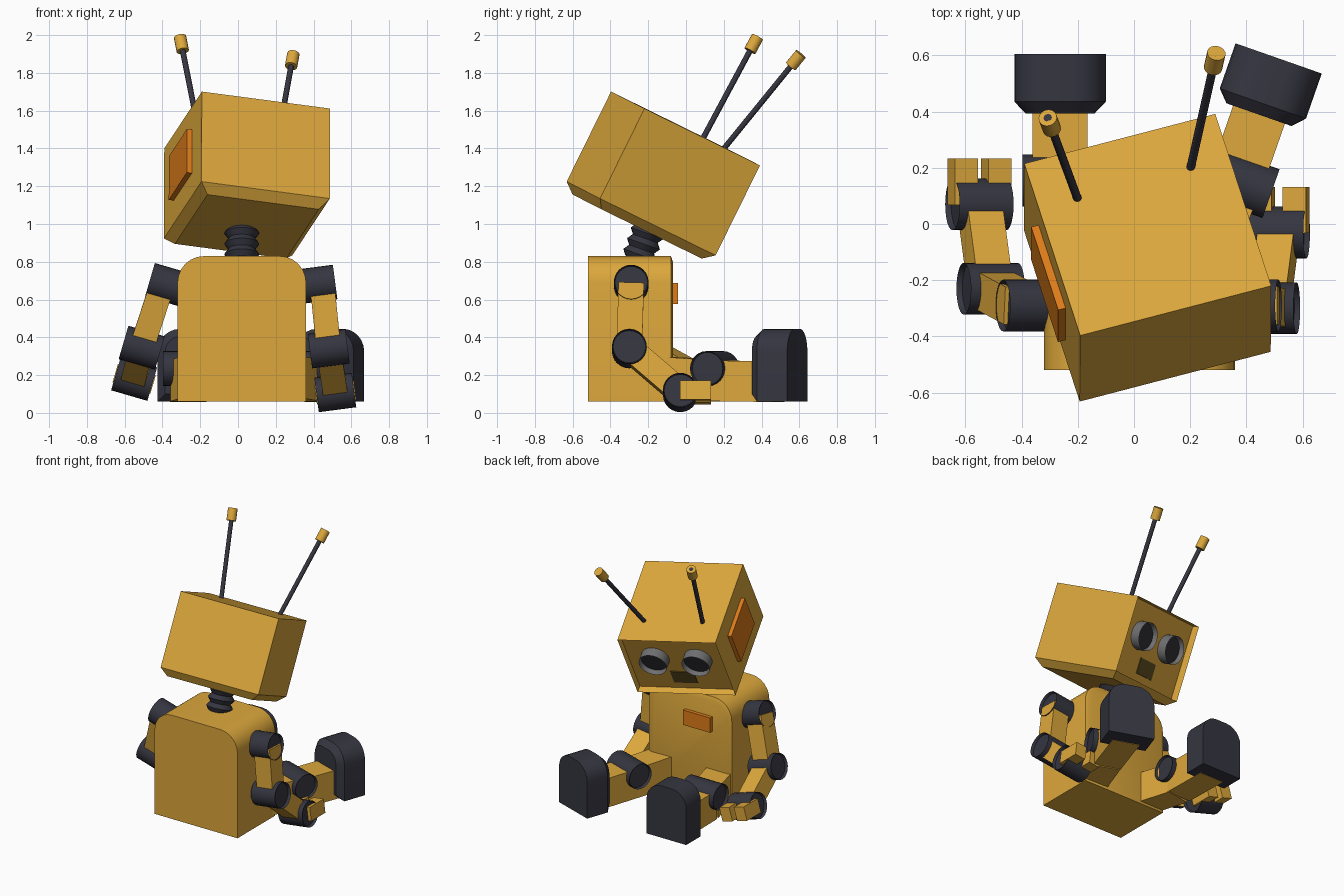
import bpy, bmesh, math
from mathutils import Vector as V, Matrix

if "Cube" in bpy.data.objects:
    bpy.data.objects.remove(bpy.data.objects["Cube"])


def mat(name, c):
    m = bpy.data.materials.new(name)
    m.diffuse_color = (*c, 1)
    m.use_nodes = True
    m.node_tree.nodes["Principled BSDF"].inputs["Base Color"].default_value = m.diffuse_color
    return m


YELLOW = mat("yellow paint", (0.72, 0.39, 0.045))
DARK = mat("dark rubber", (0.036, 0.036, 0.052))
ORANGE = mat("orange plate", (0.72, 0.2, 0.01))
GREY = mat("grey metal", (0.16, 0.16, 0.165))
LENS = mat("dark lens", (0.03, 0.03, 0.036))
BROWN = mat("mouth brown", (0.12, 0.075, 0.015))


def frame(origin, x, y):
    """Placement matrix with local x kept exact and local y near y."""
    x = V(x).normalized()
    z = x.cross(V(y)).normalized()
    m = Matrix((x, z.cross(x), z)).transposed().to_4x4()
    m.translation = V(origin)
    return m


def finish(name, bm, m, material, smooth=False):
    bm.normal_update()
    me = bpy.data.meshes.new(name)
    bm.to_mesh(me)
    bm.free()
    ob = bpy.data.objects.new(name, me)
    bpy.context.collection.objects.link(ob)
    ob.matrix_world = m
    me.materials.append(material)
    if smooth:
        bpy.context.view_layer.objects.active = ob
        ob.select_set(True)
        bpy.ops.object.shade_smooth_by_angle(angle=math.radians(35))
        ob.select_set(False)
    return ob


def facing(bm, d):
    bm.normal_update()
    return [f for f in bm.faces if f.normal.dot(V(d)) > 0.99]


def inset(bm, d, t, depth):
    bmesh.ops.inset_region(bm, faces=facing(bm, d), thickness=t, depth=depth, use_even_offset=True)


def cube(size):
    bm = bmesh.new()
    bmesh.ops.create_cube(bm, size=1)
    bmesh.ops.scale(bm, vec=size, verts=bm.verts)
    return bm


def box(name, m, size, material):
    return finish(name, cube(size), m, material)


def beam(name, p, q, side, w, h, material):
    p, q = V(p), V(q)
    d = q - p
    x = V(side) - d * (V(side).dot(d) / d.length_squared)
    return box(name, frame((p + q) / 2, x, d), (w, d.length, h), material)


def rod(name, p, q, r, material, rim=0, seg=24):
    """Cylinder from p to q, with sunken end discs when rim is set."""
    p, q = V(p), V(q)
    d = q - p
    bm = bmesh.new()
    bmesh.ops.create_cone(bm, cap_ends=True, segments=seg, radius1=r, radius2=r, depth=d.length)
    if rim:
        for s in (1, -1):
            inset(bm, (0, 0, s), rim, 0)
            inset(bm, (0, 0, s), 0.006, -0.02)
    m = d.to_track_quat('Z', 'Y').to_matrix().to_4x4()
    m.translation = (p + q) / 2
    return finish(name, bm, m, material, True)


def hinge(name, c, axis, half, r=0.092):
    a = V(axis).normalized() * half
    return rod(name, V(c) - a, V(c) + a, r, DARK, 0.02)


def arch(w, h, depth, r, n=6):
    """Slab with a flat bottom and rounded top corners; local z starts at 0."""
    pts = [(-w / 2, 0), (w / 2, 0)]
    for k, cx in enumerate((w / 2 - r, r - w / 2)):
        for i in range(n + 1):
            a = math.pi / 2 * (k + i / n)
            pts.append((cx + r * math.cos(a), h - r + r * math.sin(a)))
    bm = bmesh.new()
    f = bm.faces.new([bm.verts.new((x, -depth / 2, z)) for x, z in pts])
    ext = bmesh.ops.extrude_face_region(bm, geom=[f], use_keep_orig=True)["geom"]
    bmesh.ops.translate(bm, vec=(0, depth, 0), verts=[e for e in ext if isinstance(e, bmesh.types.BMVert)])
    bmesh.ops.recalc_face_normals(bm, faces=bm.faces)
    return bm


# torso with a slightly raised chest panel and an orange plate
bm = arch(0.68, 0.77, 0.44, 0.14)
inset(bm, (0, 1, 0), 0.03, 0.01)
finish("torso", bm, Matrix.Translation((0.02, -0.3, 0.06)), YELLOW, True)
box("chest_plate", Matrix.Translation((-0.057, -0.06, 0.632)), (0.22, 0.035, 0.11), ORANGE)

# ribbed neck
bm = bmesh.new()
rings = []
for i in range(9):
    r = 0.092 if i % 2 else 0.07
    rings.append([bm.verts.new((r * math.cos(a), r * math.sin(a), i * 0.03))
                  for a in (math.tau * k / 24 for k in range(24))])
for a, b in zip(rings, rings[1:]):
    for k in range(24):
        j = (k + 1) % 24
        bm.faces.new((a[k], a[j], b[j], b[k]))
finish("neck", bm, frame((0.02, -0.255, 0.81), (1, 0, 0), (0, 0.94, -0.33)), DARK, True)

# head: tilted box with tapered underside and recessed face
HEAD = frame((0.048, -0.12, 1.2675), (0.68, 0.177, -0.09), (-0.204, 0.61, -0.3))
W, D, H = 0.708, 0.71, 0.531


def on_head(x, y, z):
    return HEAD @ V((x, y, z))


def head_box(name, c, size, material):
    return box(name, HEAD @ Matrix.Translation(c), size, material)


bm = cube((W, D, H))
inset(bm, (0, 0, -1), 0.047, 0.048)
inset(bm, (0, 1, 0), 0.035, 0)
inset(bm, (0, 1, 0), 0.003, -0.05)
finish("head", bm, HEAD, YELLOW)
head_box("ear_plate", (-W / 2 - 0.01, 0, 0), (0.035, 0.343, 0.258), ORANGE)
FACE = D / 2 - 0.05
head_box("mouth", (0, FACE + 0.002, -0.15), (0.17, 0.008, 0.11), BROWN)

# eyes: grey ring with a sunken dark lens
for side, x in (("left", -0.155), ("right", 0.155)):
    bm = bmesh.new()
    bmesh.ops.create_cone(bm, cap_ends=True, segments=32, radius1=0.098, radius2=0.098, depth=0.1)
    inset(bm, (0, 0, 1), 0.026, 0)
    inset(bm, (0, 0, 1), 0.008, -0.035)
    ob = finish(side + "_eye", bm, HEAD @ Matrix.Translation((x, FACE + 0.02, 0.04))
                @ Matrix.Rotation(-math.pi / 2, 4, 'X'), GREY, True)
    ob.data.materials.append(LENS)
    for f in ob.data.polygons:
        if f.normal.z > 0.9 and f.center.z < 0.03:
            f.material_index = 1

# antennas
for side, p, q in (("left", (-0.2, 0.088, 1.45), (-0.307, 0.378, 1.99)),
                   ("right", (0.2, 0.193, 1.39), (0.293, 0.608, 1.9))):
    p, q = V(p), V(q)
    rod(side + "_antenna", p, q, 0.015, DARK, seg=16)
    rod(side + "_antenna_tip", q - (q - p).normalized() * 0.085, q, 0.033, YELLOW, seg=16)

# arms: shoulder, elbow and wrist hinges joined by square beams
ARMS = (("left", (-0.96, 0, 0.28), (-0.37, -0.29, 0.677), (-0.51, -0.23, 0.345), (-0.55, 0.07, 0.18)),
        ("right", (0.99, 0, 0.13), (0.415, -0.29, 0.68), (0.48, -0.3, 0.34), (0.515, -0.03, 0.108)))
for side, axis, sh, el, wr in ARMS:
    axis = V(axis).normalized()
    top = V(sh) + axis * 0.03
    hinge(side + "_shoulder", sh, axis, 0.1)
    hinge(side + "_elbow", el, axis, 0.1)
    hinge(side + "_wrist", wr, axis, 0.1)
    beam(side + "_upper_arm", top, el, axis, 0.13, 0.135, YELLOW)
    beam(side + "_forearm", el, wr, axis, 0.13, 0.13, YELLOW)
    for i, s in enumerate((-1, 1)):
        c = V(wr) + axis * (0.062 * s) + V((0, 0.08, 0))
        right = axis if axis.x > 0 else -axis
        box(f"{side}_finger_{i + 1}", frame(c, right, (0, 1, 0)), (0.085, 0.165, 0.1), YELLOW)

# legs: thigh, knee hinge, shin and an upright rounded foot
LEGS = (("left", (-0.2, -0.15), (-0.263, 0.155), (-0.263, 0.5), 0),
        ("right", (0.24, -0.15), (0.362, 0.152), (0.48, 0.49), -19.3))
for side, hip, knee, foot, turn in LEGS:
    rot = Matrix.Rotation(math.radians(turn), 4, 'Z')
    x = rot @ V((1, 0, 0))
    beam(side + "_thigh", (*hip, 0.19), (*knee, 0.17), x, 0.19, 0.22, YELLOW)
    hinge(side + "_knee", (*knee, 0.235), x, 0.133)
    beam(side + "_shin", (*knee, 0.17), (*foot, 0.165), x, 0.195, 0.215, YELLOW)
    bm = arch(0.325, 0.385, 0.17, 0.12)
    bmesh.ops.translate(bm, vec=(0, 0.02, 0), verts=bm.verts)
    inset(bm, (0, -1, 0), 0.04, 0.042)
    finish(side + "_foot", bm, Matrix.Translation((*foot, 0.06)) @ rot, DARK, True)
